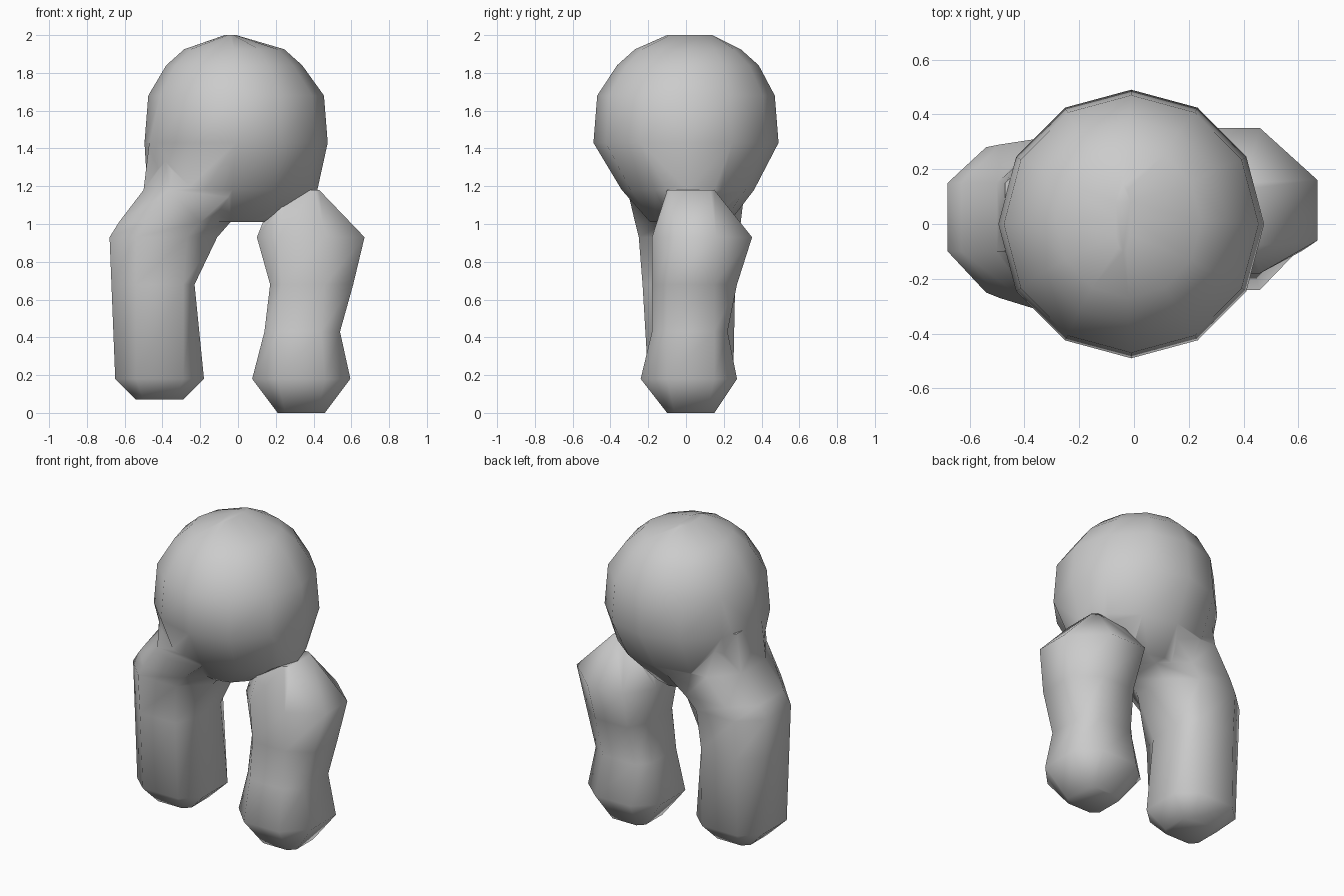
import bpy, bmesh
from math import sin, cos, tau, radians

if "Cube" in bpy.data.objects:
    bpy.data.objects.remove(bpy.data.objects["Cube"])


def loft(name, rings):
    """Skin a list of equal-length point rings, bottom to top, and cap both ends."""
    bm = bmesh.new()
    loops = [[bm.verts.new(p) for p in ring] for ring in rings]
    n = len(loops[0])
    for low, high in zip(loops, loops[1:]):
        for i in range(n):
            j = (i + 1) % n
            bm.faces.new((low[i], low[j], high[j], high[i]))
    bm.faces.new(loops[0])
    bm.faces.new(loops[-1])
    bmesh.ops.recalc_face_normals(bm, faces=bm.faces)
    mesh = bpy.data.meshes.new(name)
    bm.to_mesh(mesh)
    bm.free()
    obj = bpy.data.objects.new(name, mesh)
    bpy.context.collection.objects.link(obj)
    return obj


def oval(z, cx, cy, rx, ry, n=12):
    return [(cx + rx * cos(tau * i / n), cy + ry * sin(tau * i / n), z) for i in range(n)]


def octagon(z, x0, x1, y0, y1, xa, xb, ya=-0.1, yb=0.15):
    """Bounding box x0..x1, y0..y1 with flats between xa..xb and ya..yb."""
    return [(xa, y0, z), (xb, y0, z), (x1, ya, z), (x1, yb, z),
            (xb, y1, z), (xa, y1, z), (x0, yb, z), (x0, ya, z)]


# Round body, tapering towards the crotch
body = loft("body", [oval(*r) for r in [
    (1.01, -0.04, 0.02, 0.20, 0.21),
    (1.18, -0.03, 0.01, 0.45, 0.35),
    (1.43, -0.01, 0.0, 0.485, 0.49),
    (1.68, -0.01, 0.0, 0.465, 0.47),
    (1.84, -0.02, 0.01, 0.36, 0.375),
    (1.925, -0.02, 0.01, 0.265, 0.28),
    (2.0, -0.04, 0.02, 0.03, 0.12)]])

# Straight leg on the left, blending into the body
left_leg = loft("left_leg", [octagon(*r) for r in [
    (0.07, -0.54, -0.29, -0.1, 0.15, -0.50, -0.33, -0.06, 0.11),
    (0.18, -0.65, -0.18, -0.20, 0.25, -0.54, -0.29),
    (0.68, -0.67, -0.23, -0.23, 0.26, -0.54, -0.29),
    (0.93, -0.68, -0.11, -0.25, 0.28, -0.54, -0.27),
    (1.01, -0.63, -0.04, -0.27, 0.29, -0.49, -0.20),
    (1.18, -0.50, 0.10, -0.31, 0.31, -0.36, 0.0),
    (1.43, -0.47, 0.0, -0.22, 0.22, -0.40, -0.1)]])

# Bent leg on the right, pinched at the knee
right_leg = loft("right_leg", [octagon(*r) for r in [
    (0.0, 0.21, 0.46, -0.1, 0.15, 0.25, 0.42, -0.06, 0.11),
    (0.18, 0.075, 0.595, -0.24, 0.27, 0.21, 0.46),
    (0.43, 0.14, 0.54, -0.18, 0.22, 0.21, 0.44),
    (0.68, 0.17, 0.61, -0.18, 0.27, 0.23, 0.46),
    (0.93, 0.10, 0.67, -0.18, 0.35, 0.21, 0.46, -0.06, 0.16),
    (1.18, 0.20, 0.43, -0.1, 0.15, 0.24, 0.40, -0.08, 0.13)]])

# Merge legs and body into one skin
for leg in (left_leg, right_leg):
    union = body.modifiers.new("join_leg", 'BOOLEAN')
    union.operation = 'UNION'
    union.solver = 'EXACT'
    union.object = leg
bpy.context.view_layer.objects.active = body
body.select_set(True)
for name in [m.name for m in body.modifiers]:
    bpy.ops.object.modifier_apply(modifier=body.modifiers[0].name)
for leg in (left_leg, right_leg):
    bpy.data.objects.remove(leg)
bpy.ops.object.shade_smooth_by_angle(angle=radians(65))
